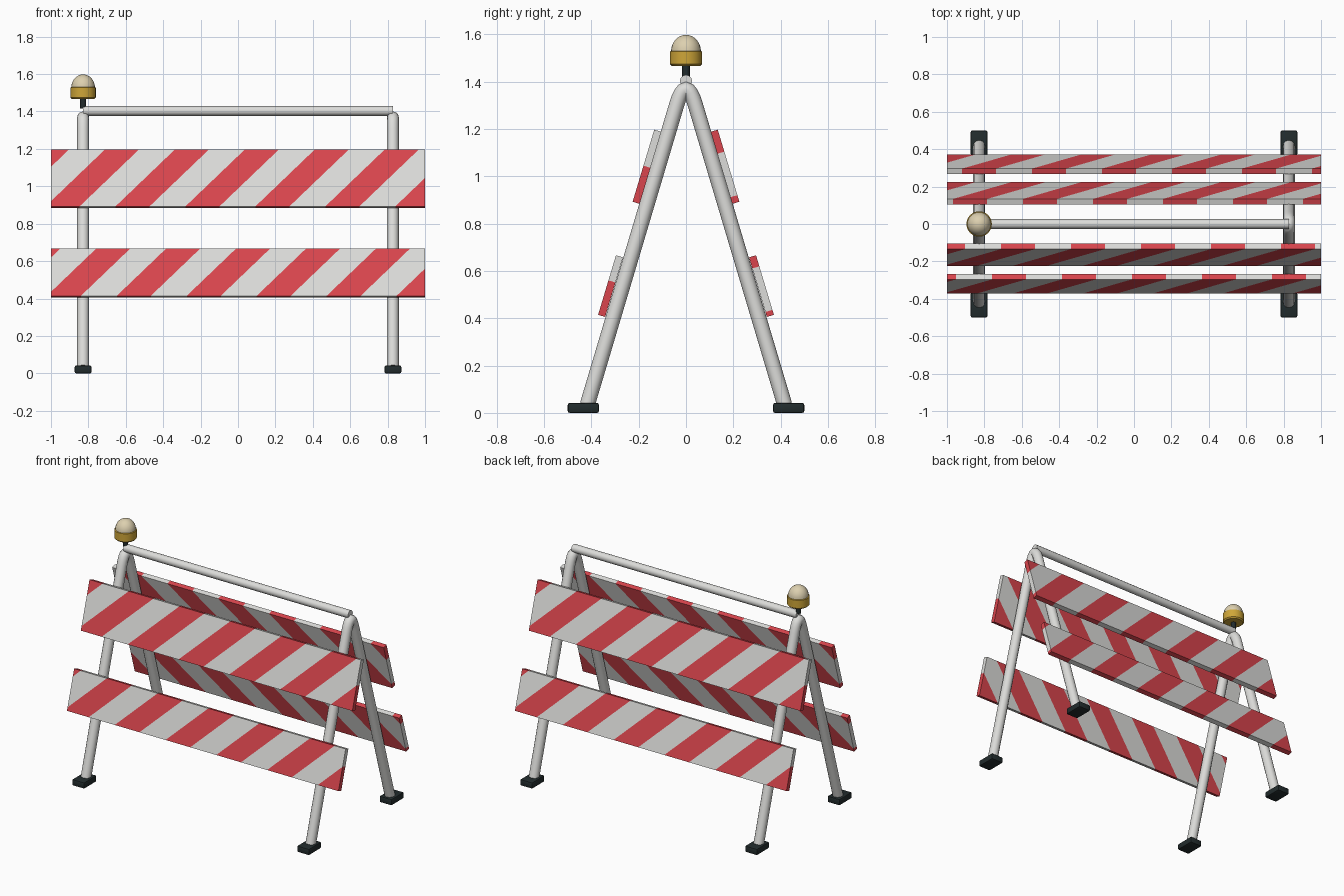
import bpy, bmesh, math
from mathutils import Matrix, Vector

cube = bpy.data.objects.get("Cube")
if cube:
    bpy.data.objects.remove(cube, do_unlink=True)


def material(name, rgb):
    m = bpy.data.materials.new(name)
    m.use_nodes = True
    m.diffuse_color = (*rgb, 1)
    m.node_tree.nodes["Principled BSDF"].inputs["Base Color"].default_value = (*rgb, 1)
    return m


WHITE = material("panel white", (0.72, 0.72, 0.70))
RED = material("stripe red", (0.70, 0.06, 0.075))
METAL = material("tube grey", (0.72, 0.72, 0.70))
RUBBER = material("dark rubber", (0.016, 0.025, 0.026))
AMBER = material("lamp yellow", (0.62, 0.38, 0.04))
CREAM = material("lens cream", (0.72, 0.63, 0.43))

TILT = math.radians(16.7)
LEG_X = 0.828


def add_object(name, bm, *mats):
    bmesh.ops.recalc_face_normals(bm, faces=bm.faces)
    mesh = bpy.data.meshes.new(name)
    bm.to_mesh(mesh)
    bm.free()
    for m in mats:
        mesh.materials.append(m)
    obj = bpy.data.objects.new(name, mesh)
    bpy.context.collection.objects.link(obj)
    return obj


def smooth(obj, degrees=40):
    bpy.ops.object.select_all(action="DESELECT")
    obj.select_set(True)
    bpy.context.view_layer.objects.active = obj
    bpy.ops.object.shade_smooth_by_angle(angle=math.radians(degrees))


def tube(name, path, side, radius, mat, sides=12):
    """Sweep a round section along a path lying in the plane normal to side."""
    bm = bmesh.new()
    rings = []
    for i, p in enumerate(path):
        along = (path[min(i + 1, len(path) - 1)] - path[max(i - 1, 0)]).normalized()
        across = along.cross(side)
        angles = [math.tau * k / sides for k in range(sides)]
        rings.append([bm.verts.new(p + radius * (math.cos(a) * side + math.sin(a) * across))
                      for a in angles])
    for a, b in zip(rings, rings[1:]):
        for k in range(sides):
            n = (k + 1) % sides
            bm.faces.new((a[k], a[n], b[n], b[k]))
    bm.faces.new(rings[0])
    bm.faces.new(rings[-1])
    obj = add_object(name, bm, mat)
    smooth(obj)


def lathe(name, profile, mat, x, steps=24):
    bm = bmesh.new()
    verts = [bm.verts.new((r, 0, z)) for r, z in profile]
    edges = [bm.edges.new(pair) for pair in zip(verts, verts[1:])]
    bmesh.ops.spin(bm, geom=verts + edges, cent=(0, 0, 0), axis=(0, 0, 1),
                   angle=math.tau, steps=steps, use_duplicate=False)
    bmesh.ops.remove_doubles(bm, verts=bm.verts, dist=0.0001)
    obj = add_object(name, bm, mat)
    obj.location.x = x
    smooth(obj)


def striped_panel(name, y, z, height, first_red, turn):
    """Board cut along 45 degree lines; first_red is a stripe start on the top edge."""
    period, red_width = 0.374, 0.182
    bm = bmesh.new()
    bmesh.ops.create_cube(bm, size=1, matrix=Matrix.Diagonal((2, 0.031, height, 1)))
    normal = Vector((1, 0, -1)).normalized()
    for i in range(-1, 8):
        for start in (0, red_width):
            x = first_red + i * period + start
            bmesh.ops.bisect_plane(bm, geom=bm.verts[:] + bm.edges[:] + bm.faces[:],
                                   plane_co=(x, 0, height / 2), plane_no=normal)
    # Split the end faces too, then colour by position along the diagonal
    for f in bm.faces:
        c = f.calc_center_median()
        f.material_index = int((c.x - c.z + height / 2 - first_red) % period < red_width)
    bm.transform(Matrix.Rotation(turn, 4, "Z") @ Matrix.Translation((0, y, z))
                 @ Matrix.Rotation(-TILT, 4, "X"))
    add_object(name, bm, WHITE, RED)


# Striped boards, the back pair being the front pair turned half way round
for label, turn in (("front", 0), ("back", math.pi)):
    striped_panel(label + "_upper_panel", -0.165, 1.0405, 0.318, -1.085, turn)
    striped_panel(label + "_lower_panel", -0.319, 0.536, 0.263, -1.133, turn)

# Bent tube legs with rubber feet
for label, x in (("left", LEG_X), ("right", -LEG_X)):
    foot, bend, peak = Vector((x, -0.417, 0.035)), Vector((x, -0.04, 1.301)), Vector((x, 0, 1.435))
    half = [foot]
    mirrored = Vector((x, -bend.y, bend.z))
    arc = [bend.lerp(peak, t / 8).lerp(peak.lerp(mirrored, t / 8), t / 8) for t in range(9)]
    path = [foot] + arc + [Vector((x, -foot.y, foot.z))]
    tube(label + "_leg_frame", path, Vector((1, 0, 0)), 0.032, METAL)
    for end, sign in (("front", -1), ("back", 1)):
        bm = bmesh.new()
        bmesh.ops.create_cube(bm, size=1, matrix=Matrix.Translation((x, sign * 0.434, 0.021))
                              @ Matrix.Diagonal((0.09, 0.132, 0.042, 1)))
        bmesh.ops.bevel(bm, geom=bm.edges[:], offset=0.008, segments=2,
                        profile=0.5, affect="EDGES")
        smooth(add_object(f"{label}_{end}_foot", bm, RUBBER), 30)

# Top rail
tube("top_rail", [Vector((-LEG_X, 0, 1.403)), Vector((LEG_X, 0, 1.403))],
     Vector((0, 1, 0)), 0.026, METAL)

# Warning lamp
lathe("lamp_stem", [(0, 1.415), (0.016, 1.415), (0.016, 1.475), (0, 1.475)], RUBBER, -LEG_X)
lathe("lamp_base", [(0, 1.467), (0.06, 1.467), (0.068, 1.475), (0.068, 1.528), (0.062, 1.531),
                    (0, 1.531)], AMBER, -LEG_X)
dome = [(0.063 * math.cos(a), 1.529 + 0.069 * math.sin(a))
        for a in (math.pi / 2 * k / 8 for k in range(9))]
lathe("lamp_lens", dome, CREAM, -LEG_X)
